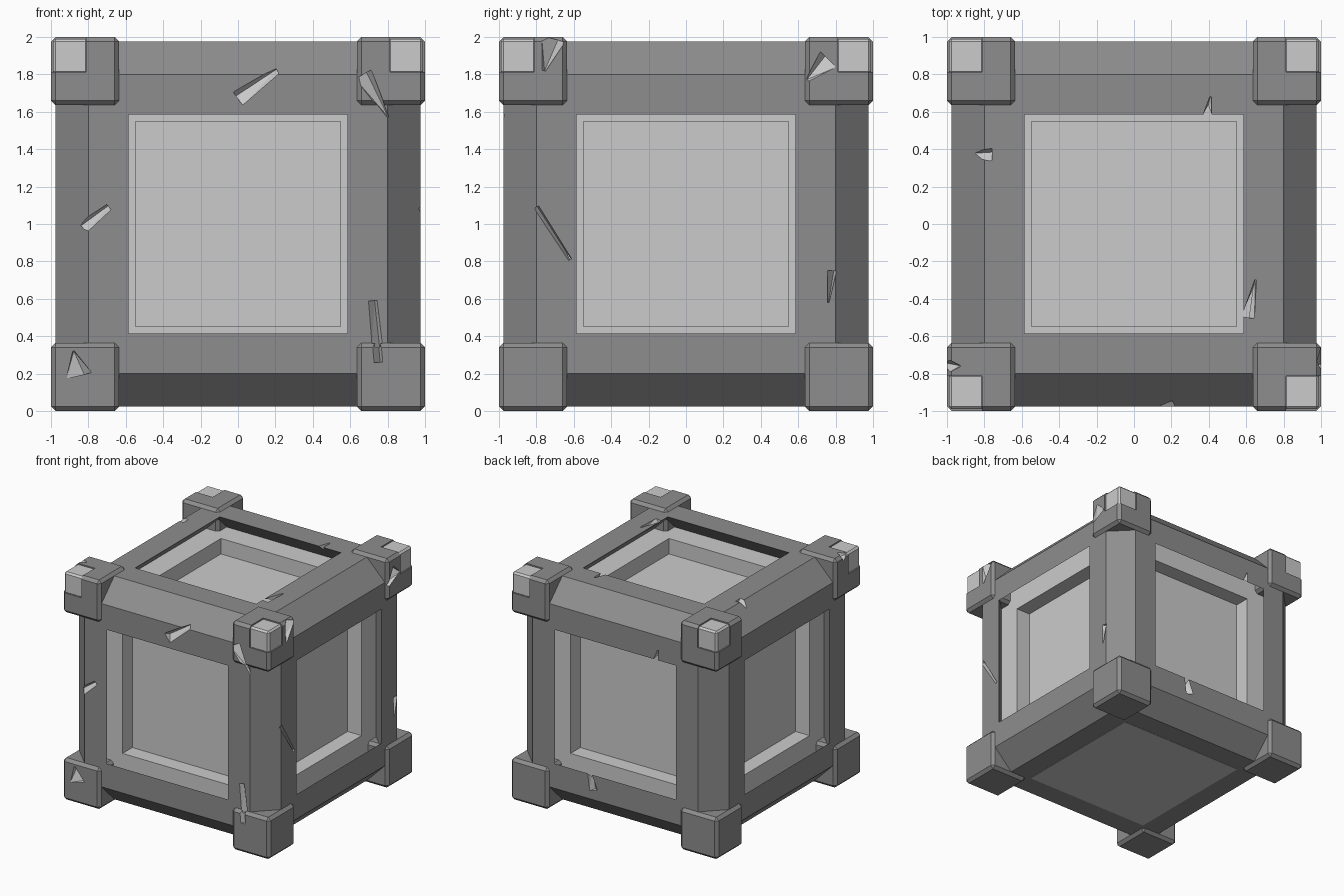
import bpy, bmesh
from itertools import product
from mathutils import Vector

if "Cube" in bpy.data.objects:
    bpy.data.objects.remove(bpy.data.objects["Cube"])


def material(name, g):
    m = bpy.data.materials.new(name)
    m.diffuse_color = (g, g, g, 1)
    m.use_nodes = True
    m.node_tree.nodes["Principled BSDF"].inputs["Base Color"].default_value = m.diffuse_color
    return m


DARK = material("dark_metal", 0.27)
LIGHT = material("light_metal", 0.8)


def finish(bm, name, mat):
    bmesh.ops.recalc_face_normals(bm, faces=bm.faces)
    me = bpy.data.meshes.new(name)
    bm.to_mesh(me)
    bm.free()
    me.materials.append(mat)
    ob = bpy.data.objects.new(name, me)
    bpy.context.collection.objects.link(ob)
    return ob


def box(name, lo, hi, mat, bevel=0.0):
    bm = bmesh.new()
    bmesh.ops.create_cube(bm, size=1)
    for v in bm.verts:
        v.co = Vector([(l + h) / 2 + c * abs(h - l) for l, h, c in zip(lo, hi, v.co)])
    if bevel:
        bmesh.ops.bevel(bm, geom=bm.edges[:], offset=bevel, segments=1, affect='EDGES')
    return finish(bm, name, mat)


def cut(ob, cutter):
    m = ob.modifiers.new("cut", 'BOOLEAN')
    m.operation = 'DIFFERENCE'
    m.solver = 'EXACT'
    m.use_self = True
    m.material_mode = 'TRANSFER'
    m.object = cutter


def hull(bm, pts):
    vs = [bm.verts.new(p) for p in pts]
    bmesh.ops.convex_hull(bm, input=vs)


# battle-scar gouges: face, surface distance, start, end, start width, end width
FACES = {
    'front': lambda u, v, d: (u, -d, v), 'back': lambda u, v, d: (u, d, v),
    'right': lambda u, v, d: (d, u, v), 'top': lambda u, v, d: (u, v, 1 + d),
}
GOUGES = [
    ('front', .975, (0, 1.67), (.21, 1.82), .09, .04),
    ('front', 1.0, (.67, 1.8), (.8, 1.57), .10, .02),
    ('front', .975, (-.83, .98), (-.69, 1.09), .07, .04),
    ('front', .975, (.72, .59), (.745, .34), .05, .06),
    ('front', 1.0, (.74, .37), (.75, .26), .05, .05),
    ('front', 1.0, (-.88, .32), (-.85, .19), .01, .14),
    ('right', 1.0, (-.71, 1.99), (-.76, 1.82), .13, .02),
    ('right', 1.0, (.65, 1.77), (.76, 1.88), .02, .12),
    ('right', .975, (-.8, 1.09), (-.62, .81), .03, .02),
    ('right', .975, (.78, .75), (.76, .58), .05, .01),
    ('top', .975, (-.92, .37), (-.76, .37), .02, .07),
    ('top', .975, (.39, .57), (.41, .68), .05, .01),
    ('top', .975, (.61, -.5), (.65, -.3), .07, .01),
    ('top', 1.0, (-1.0, -.76), (-.93, -.76), .08, .01),
    ('back', .975, (-.39, 1.57), (-.41, 1.67), .05, .01),
    ('back', .975, (.25, .43), (.21, .28), .04, .08),
]
bm = bmesh.new()
for face, d, p, q, w0, w1 in GOUGES:
    p, q = Vector(p), Vector(q)
    side = (q - p).normalized().orthogonal()
    pts = []
    for c, w in ((p, w0), (q, w1)):
        for s, h in ((-.5, .004), (.5, .004), (.2, -.05)):
            e = c + side * w * s
            pts.append(FACES[face](e.x, e.y, d + h))
    hull(bm, pts)
gouges = finish(bm, "gouge_cutter", LIGHT)
gouges.hide_render = True

# inner box with a straight-walled square recess on every face except the bottom
bm = bmesh.new()
bmesh.ops.create_cube(bm, size=1.62)
bmesh.ops.translate(bm, verts=bm.verts, vec=(0, 0, 1))
bm.normal_update()
for f in [f for f in bm.faces if f.normal.z > -.5]:
    n = f.normal.copy()
    bmesh.ops.inset_individual(bm, faces=[f], thickness=.37, depth=0)
    floor = bmesh.ops.extrude_face_region(bm, geom=[f])['geom']
    bmesh.ops.translate(bm, vec=n * -.135,
                        verts=[g for g in floor if isinstance(g, bmesh.types.BMVert)])
    if f.is_valid:
        bmesh.ops.delete(bm, geom=[f], context='FACES_ONLY')
finish(bm, "inner_panels", LIGHT)
box("bottom_panel", (-.61, -.61, .023), (.61, .61, .2), LIGHT)

# twelve chamfered edge beams with diagonal backs
PROFILE = [(.585, .975), (.8, .975), (.975, .8), (.975, .585)]
for axis in range(3):
    for s, t in product((-1, 1), repeat=2):
        pts = []
        for (a, b), c in product(PROFILE, (-.72, .72)):
            p = [0, 0, 0]
            p[axis], p[(axis + 1) % 3], p[(axis + 2) % 3] = c, a * s, b * t
            p[2] += 1
            pts.append(p)
        bm = bmesh.new()
        hull(bm, pts)
        bmesh.ops.dissolve_limit(bm, angle_limit=.01, verts=bm.verts, edges=bm.edges)
        cut(finish(bm, "edge_beam", DARK), gouges)


def corner_range(signs, a, b):
    lo = [min(a * s, b * s) for s in signs]
    hi = [max(a * s, b * s) for s in signs]
    lo[2] += 1
    hi[2] += 1
    return lo, hi


# corner blocks, the top ones notched around a light cap cube
for signs in product((-1, 1), repeat=3):
    block = box("corner_block", *corner_range(signs, .635, 1.0), DARK, .025)
    if signs[2] > 0:
        notch = box("notch_cutter", *corner_range(signs, .813, 1.1), DARK)
        notch.hide_render = True
        cut(block, notch)
        box("corner_cap", *corner_range(signs, .8, .99), LIGHT, .015)
    cut(block, gouges)
